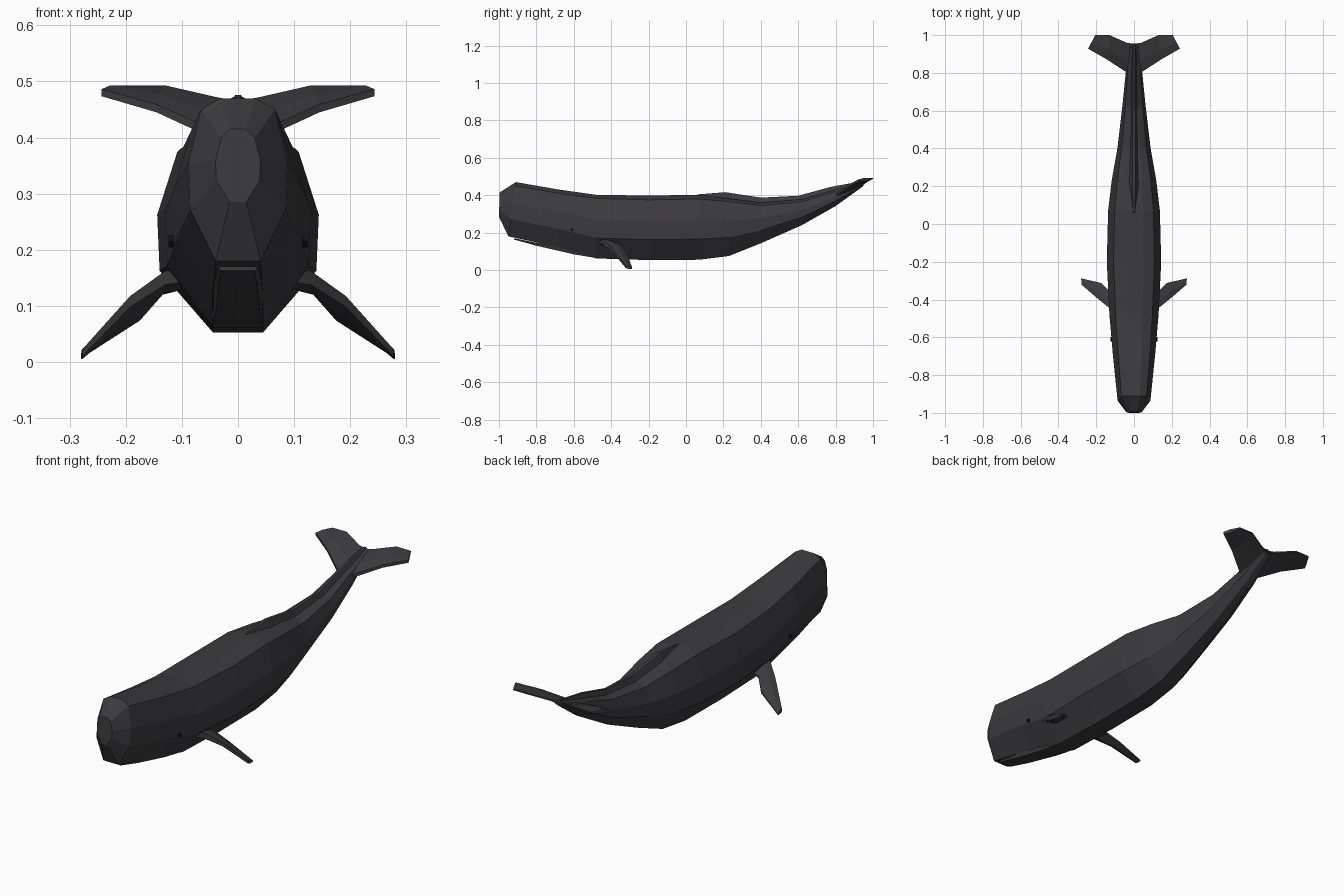
import bpy, bmesh
from mathutils import Vector


def material(name, rgb):
    m = bpy.data.materials.new(name)
    m.diffuse_color = (*rgb, 1)
    return m


SKIN = material("dark_skin", (0.045, 0.043, 0.049))
BLACK = material("eye_black", (0.008, 0.008, 0.009))


def loft(name, rings, mat=SKIN, mirror=False):
    """Skin a list of closed rings, capping both ends."""
    bm = bmesh.new()
    loops = [[bm.verts.new(p) for p in r] for r in rings]
    n = len(loops[0])
    for a, b in zip(loops, loops[1:]):
        for i in range(n):
            j = (i + 1) % n
            bm.faces.new((a[i], a[j], b[j], b[i]))
    bm.faces.new(loops[0])
    bm.faces.new(loops[-1])
    if mirror:
        dup = bmesh.ops.duplicate(bm, geom=bm.verts[:] + bm.edges[:] + bm.faces[:])
        for v in dup["geom"]:
            if isinstance(v, bmesh.types.BMVert):
                v.co.x *= -1
    bmesh.ops.recalc_face_normals(bm, faces=bm.faces[:])
    me = bpy.data.meshes.new(name)
    bm.to_mesh(me)
    bm.free()
    me.materials.append(mat)
    ob = bpy.data.objects.new(name, me)
    bpy.context.collection.objects.link(ob)
    return ob


def body_ring(y, top, shoulder, bottom, w, wb, lean=0):
    h = shoulder - bottom
    half = [(w * 0.36, top), (w * 0.75, shoulder), (w, bottom + 0.65 * h),
            (w * 0.97, bottom + 0.34 * h), (wb, bottom)]
    pts = half + [(-x, z) for x, z in reversed(half)]
    return [(x, y + lean * (z - bottom), z) for x, z in pts]


# Body: y, top, shoulder, bottom, half width, bottom half width, lean
body = [
    (-1.0, 0.415, 0.40, 0.285, 0.040, 0.015, 0.03),
    (-0.95, 0.47, 0.45, 0.18, 0.088, 0.040, 0.14),
    (-0.68, 0.43, 0.41, 0.122, 0.113, 0.045),
    (-0.48, 0.402, 0.383, 0.062, 0.130, 0.045),
    (-0.20, 0.398, 0.375, 0.053, 0.144, 0.045),
    (0.07, 0.402, 0.38, 0.055, 0.137, 0.045),
    (0.23, 0.382, 0.365, 0.075, 0.118, 0.040),
    (0.40, 0.360, 0.345, 0.143, 0.088, 0.032),
    (0.62, 0.378, 0.365, 0.240, 0.062, 0.022),
    (0.80, 0.430, 0.42, 0.342, 0.044, 0.015),
    (0.95, 0.472, 0.467, 0.450, 0.024, 0.010),
]
loft("body", [body_ring(*r) for r in body])

# Dorsal ridge: y, crest height, base height, half width
ridge = [(0.06, 0.404, 0.38, 0.012), (0.21, 0.416, 0.37, 0.030),
         (0.40, 0.387, 0.34, 0.026), (0.60, 0.397, 0.36, 0.022),
         (0.78, 0.446, 0.41, 0.020), (0.95, 0.476, 0.46, 0.016)]
loft("dorsal_ridge", [[(-w, y, b), (-w * 0.3, y, c), (w * 0.3, y, c), (w, y, b)]
                      for y, c, b, w in ridge])

# Lower jaw: y, top, bottom, top half width, bottom half width
jaw = [(-0.92, 0.170, 0.163, 0.036, 0.030), (-0.80, 0.146, 0.130, 0.042, 0.035),
       (-0.60, 0.120, 0.084, 0.050, 0.040), (-0.46, 0.090, 0.061, 0.060, 0.045)]
loft("lower_jaw", [[(-wt, y, t), (wt, y, t), (wb, y, b), (-wb, y, b)]
                   for y, t, b, wt, wb in jaw])


def blade(name, sections):
    """Flat fin lofted through (leading point, trailing point, thickness)."""
    rings = []
    for lead, trail, t in sections:
        a, b, up = Vector(lead), Vector(trail), Vector((0, 0, t / 2))
        m = a.lerp(b, 0.4)
        rings.append([a - up * 0.7, m - up, b - up * 0.3,
                      b + up * 0.3, m + up, a + up * 0.7])
    return loft(name, rings, mirror=True)


# Side flippers
blade("flippers", [
    ((0.095, -0.47, 0.155), (0.10, -0.355, 0.135), 0.035),
    ((0.130, -0.445, 0.150), (0.135, -0.350, 0.125), 0.035),
    ((0.192, -0.395, 0.108), (0.175, -0.312, 0.078), 0.028),
    ((0.277, -0.322, 0.017), (0.280, -0.288, 0.009), 0.018)])

# Tail flukes
blade("tail_flukes", [
    ((0.0, 0.78, 0.395), (0.0, 0.955, 0.462), 0.022),
    ((0.042, 0.805, 0.405), (0.035, 0.958, 0.468), 0.022),
    ((0.145, 0.872, 0.452), (0.130, 1.0, 0.490), 0.020),
    ((0.243, 0.928, 0.480), (0.205, 1.0, 0.490), 0.018)])

# Eyes
r = 0.011
loft("eyes", [[(x, -0.61 + dy, 0.215 + dz) for dy, dz in
               ((-r, 0), (0, r), (r, 0), (0, -r))] for x in (0.105, 0.124)],
     BLACK, mirror=True)
